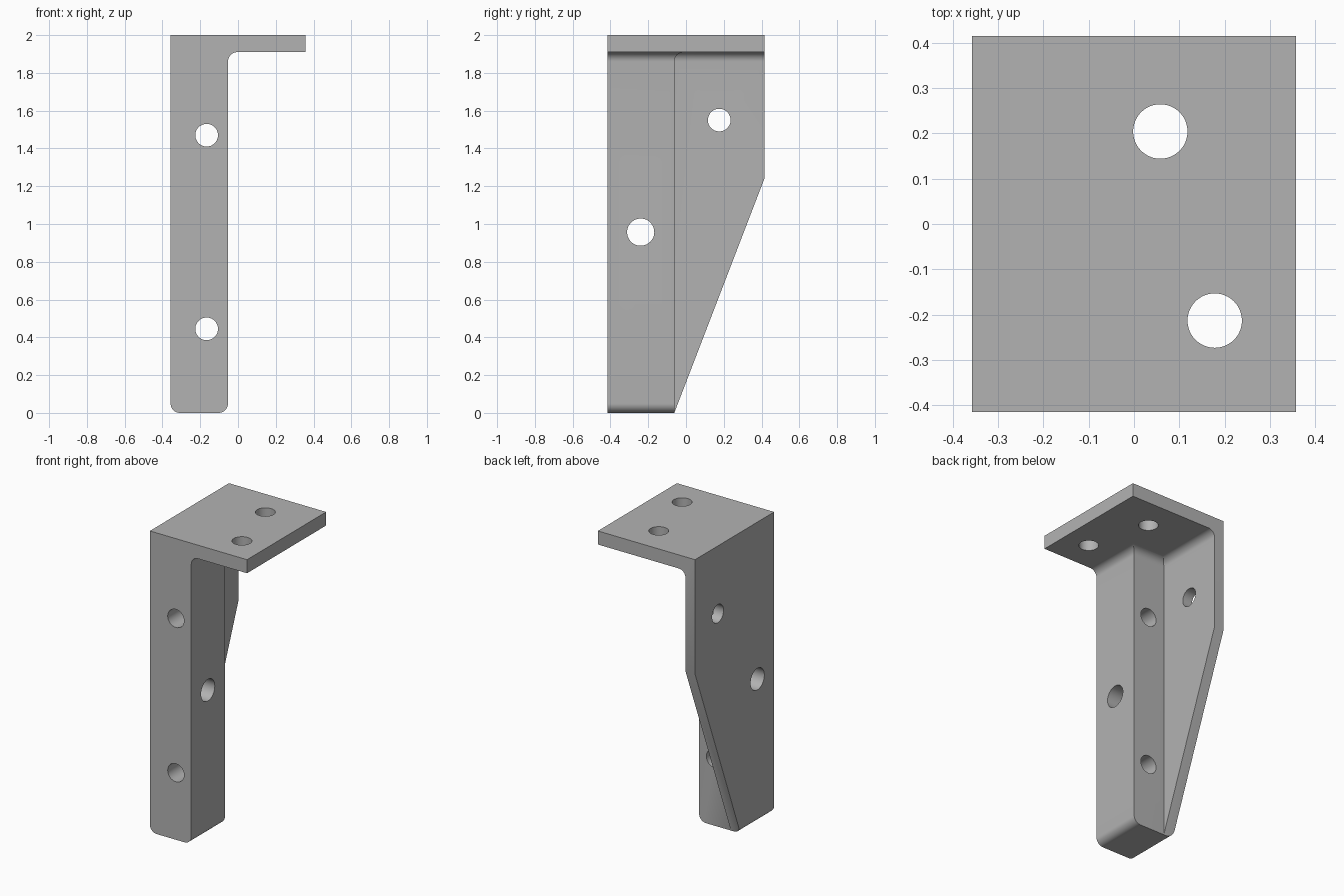
import bpy, bmesh, math
from mathutils import Matrix, Vector

cube = bpy.data.objects.get("Cube")
if cube:
    bpy.data.objects.remove(cube, do_unlink=True)

X, Y, TOP = 0.357, 0.415, 2.0        # half width, half depth, height
UNDER = 1.91                         # underside of the shelf plate
LEG_X, LEG_Y = -0.053, -0.062        # inner faces of the thick leg
WEB_X = -X + 0.07                    # inner face of the thin side web
R = 0.05                             # fillet radius

steel = bpy.data.materials.new("light grey metal")
steel.use_nodes = True
steel.diffuse_color = (0.45, 0.45, 0.45, 1)
steel.node_tree.nodes["Principled BSDF"].inputs["Base Color"].default_value = (0.45, 0.45, 0.45, 1)


def make_object(name, bm):
    bmesh.ops.recalc_face_normals(bm, faces=bm.faces)
    mesh = bpy.data.meshes.new(name)
    bm.to_mesh(mesh)
    bm.free()
    mesh.materials.append(steel)
    obj = bpy.data.objects.new(name, mesh)
    bpy.context.collection.objects.link(obj)
    return obj


def prism(name, points, sweep):
    """Extrude a closed outline along a vector."""
    bm = bmesh.new()
    face = bm.faces.new([bm.verts.new(p) for p in points])
    out = bmesh.ops.extrude_face_region(bm, geom=[face])
    verts = [v for v in out["geom"] if isinstance(v, bmesh.types.BMVert)]
    bmesh.ops.translate(bm, verts=verts, vec=sweep)
    return make_object(name, bm)


def arc(cx, cz, start, end, steps=10):
    angles = [math.radians(start + (end - start) * i / steps) for i in range(steps + 1)]
    return [(cx + R * math.cos(a), -Y, cz + R * math.sin(a)) for a in angles]


def drill(name, centre, axis, radius, length):
    bm = bmesh.new()
    turn = Vector((0, 0, 1)).rotation_difference(Vector(axis)).to_matrix().to_4x4()
    bmesh.ops.create_cone(bm, cap_ends=True, segments=48, radius1=radius, radius2=radius,
                          depth=length, matrix=Matrix.Translation(centre) @ turn)
    return make_object(name, bm)


# Leg and shelf: one L outline with rounded foot and filleted inner corner
outline = [(-X, -Y, TOP)] + arc(-X + R, R, 180, 270) + arc(LEG_X - R, R, 270, 360)
outline += arc(LEG_X + R, UNDER - R, 180, 90) + [(X, -Y, UNDER), (X, -Y, TOP)]
bracket = prism("angle_bracket", outline, (0, 2 * Y, 0))

# Pocket behind the leg, leaving a thin web with filleted top edges
bm = bmesh.new()
bmesh.ops.create_cube(bm, size=1)
low, high = Vector((WEB_X, LEG_Y, -0.3)), Vector((0.2, Y + 0.3, UNDER))
for v in bm.verts:
    v.co = [low[i] if v.co[i] < 0 else high[i] for i in range(3)]
edges = [e for e in bm.edges if all(abs(v.co.z - UNDER) < 1e-4 for v in e.verts)
         and any(all(abs(v.co[i] - low[i]) < 1e-4 for v in e.verts) for i in (0, 1))]
bmesh.ops.bevel(bm, geom=edges, offset=R, segments=10, profile=0.5, affect='EDGES')
cutters = [make_object("pocket_cutter", bm)]

# Sloping lower edge of the web
foot, upper = Vector((-1, LEG_Y, 0)), Vector((-1, Y, 1.24))
slope = [foot.lerp(upper, -0.1), foot.lerp(upper, 1.1), Vector((-1, 0.8, -0.3))]
cutters.append(prism("slope_cutter", slope, (2, 0, 0)))

# Screw holes through the leg, web and shelf
for z in (1.47, 0.445):
    cutters.append(drill("leg_hole_cutter", (-0.166, -0.24, z), (0, 1, 0), 0.06, 0.8))
cutters.append(drill("side_hole_cutter", (-0.2, -0.24, 0.957), (1, 0, 0), 0.072, 0.8))
cutters.append(drill("web_hole_cutter", (-X, 0.176, 1.55), (1, 0, 0), 0.06, 0.4))
for x, y in ((0.058, 0.204), (0.178, -0.213)):
    cutters.append(drill("shelf_hole_cutter", (x, y, 1.95), (0, 0, 1), 0.06, 0.4))

# Apply the cuts and discard the cutters
for c in cutters:
    mod = bracket.modifiers.new(c.name, 'BOOLEAN')
    mod.operation, mod.solver, mod.object = 'DIFFERENCE', 'EXACT', c
bpy.context.view_layer.update()
cut = bpy.data.meshes.new_from_object(bracket.evaluated_get(bpy.context.evaluated_depsgraph_get()))
bracket.modifiers.clear()
bracket.data = cut
for c in cutters:
    bpy.data.objects.remove(c, do_unlink=True)
cut.materials.clear()
cut.materials.append(steel)
for p in cut.polygons:
    p.material_index = 0

# Smooth fillets and holes, crisp edges
bpy.ops.object.select_all(action='DESELECT')
bracket.select_set(True)
bpy.context.view_layer.objects.active = bracket
bpy.ops.object.shade_smooth_by_angle(angle=math.radians(30))
